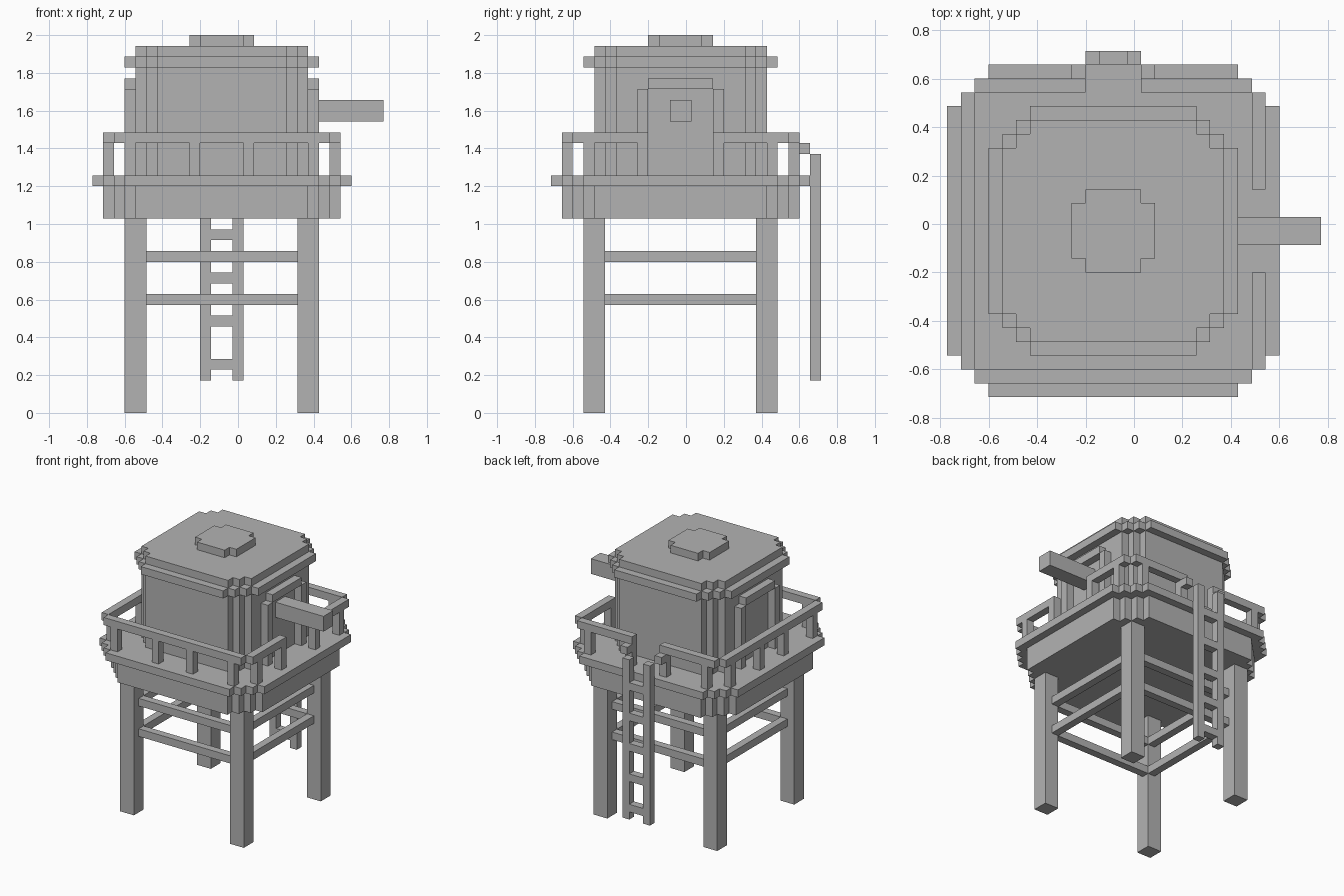
import bpy

if "Cube" in bpy.data.objects:
    bpy.data.objects.remove(bpy.data.objects["Cube"])

V = 2 / 35            # size of one block
CX, CY = 13.5, 12.5   # block-grid centre of the whole model
C = 12                # tower axis in block units (x and y)

grey = bpy.data.materials.new("plain_grey")
grey.diffuse_color = (0.45, 0.45, 0.45, 1)
grey.use_nodes = True
grey.node_tree.nodes["Principled BSDF"].inputs["Base Color"].default_value = grey.diffuse_color


def prism(name, outline, z0, z1):
    """Extrude an outline given in block units."""
    n = len(outline)
    verts = [((x - CX) * V, (y - CY) * V, z * V) for z in (z0, z1) for x, y in outline]
    faces = [tuple(reversed(range(n))), tuple(range(n, 2 * n))]
    faces += [(i, (i + 1) % n, n + (i + 1) % n, n + i) for i in range(n)]
    mesh = bpy.data.meshes.new(name)
    mesh.from_pydata(verts, [], faces)
    mesh.materials.append(grey)
    ob = bpy.data.objects.new(name, mesh)
    bpy.context.collection.objects.link(ob)
    return ob


def box(name, x0, x1, y0, y1, z0, z1):
    return prism(name, [(x0, y0), (x1, y0), (x1, y1), (x0, y1)], z0, z1)


def stepped(name, half, steps, z0, z1):
    """Square slab around the tower axis with stair-stepped corners."""
    corner = []
    for s in range(steps):
        corner += [(half - steps + s, -half + s), (half - steps + s, -half + s + 1)]
    corner.append((half, -half + steps))
    # corner runs from the front edge to the right edge; drop the zero-length start
    pts = []
    x = half - steps
    pts.append((x, -half))
    for s in range(steps):
        pts.append((x + s, -half + s + 1))
        pts.append((x + s + 1, -half + s + 1))
    outline = []
    for _ in range(4):
        outline += pts
        pts = [(-py, px) for px, py in pts]
    return prism(name, [(C + px, C + py) for px, py in outline], z0, z1)


# Legs
for x in (3, 19):
    for y in (3, 19):
        box("leg", x, x + 2, y, y + 2, 0, 18)

# Cross braces between the legs
for z in (10, 14):
    for p in (4, 19):
        box("brace_x", 5, 19, p, p + 1, z, z + 1)
        box("brace_y", p, p + 1, 5, 19, z, z + 1)

# Platform, cabin and roof
stepped("platform_base", 11, 3, 18, 21)
stepped("deck", 12, 3, 21, 22)
stepped("cabin", 8, 2, 22, 34)
stepped("eave", 9, 3, 32, 33)
stepped("roof_hatch", 3, 1, 34, 35)

# Frames on both side walls
for side, x in (("left", 3), ("right", 20)):
    for y in (8, 15):
        box(side + "_frame_post", x, x + 1, y, y + 1, 22, 30)
    box(side + "_frame_top", x, x + 1, 9, 15, 30, 31)

# Beam sticking out of the right wall
box("beam", 20, 27, 11, 13, 27, 29)

# Handrails, open at the back ladder and in front of the beam
box("front_rail", 2, 22, 1, 2, 25, 26)
box("left_rail", 1, 2, 2, 22, 25, 26)
for a, b in ((2, 10), (14, 22)):
    box("back_rail", a, b, 22, 23, 25, 26)
for a, b in ((2, 9), (15, 22)):
    box("right_rail", 22, 23, a, b, 25, 26)

# Rail posts
for p in (3, 9, 14, 20):
    box("front_rail_post", p, p + 1, 1, 2, 22, 25)
    box("back_rail_post", p, p + 1, 22, 23, 22, 25)
    box("left_rail_post", 1, 2, p, p + 1, 22, 25)
for p in (3, 8, 15, 20):
    box("right_rail_post", 22, 23, p, p + 1, 22, 25)

# Ladder with grips reaching from the rail
for x in (9, 14):
    box("ladder_grip", x, x + 1, 23, 24, 24, 25)
for x in (10, 13):
    box("ladder_side", x, x + 1, 24, 25, 3, 24)
for z in range(4, 21, 4):
    box("ladder_rung", 11, 13, 24, 25, z, z + 1)
